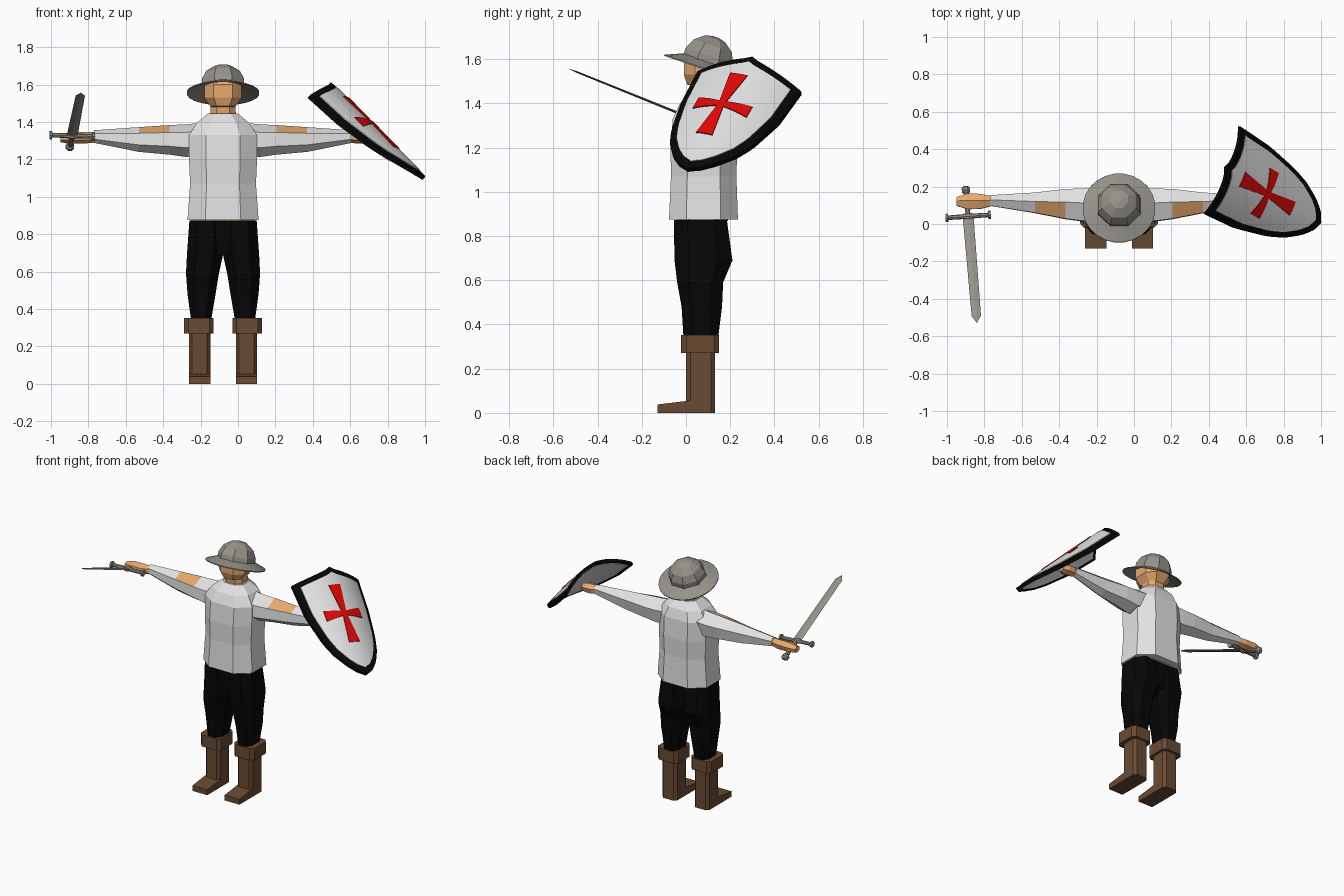
import bpy, math
from math import sin, cos, pi
from mathutils import Vector, Matrix
import bmesh

if "Cube" in bpy.data.objects:
    bpy.data.objects.remove(bpy.data.objects["Cube"])

CX = -0.08  # body centre line


def mat(name, r, g, b):
    m = bpy.data.materials.new(name)
    m.diffuse_color = (r, g, b, 1)
    m.use_nodes = True
    m.node_tree.nodes["Principled BSDF"].inputs["Base Color"].default_value = m.diffuse_color
    return m


WHITE = mat("white_cloth", .77, .77, .78)
SKIN = mat("skin", .80, .40, .16)
BLACK = mat("black", .002, .002, .002)
BROWN = mat("brown_leather", .14, .071, .034)
STEEL = mat("steel", .30, .29, .25)
RED = mat("red", .78, .002, .002)


def make(name, verts, faces, mats, smooth=False):
    me = bpy.data.meshes.new(name)
    bm = bmesh.new()
    vs = [bm.verts.new(v) for v in verts]
    for f in faces:
        bm.faces.new([vs[i] for i in f])
    bmesh.ops.remove_doubles(bm, verts=bm.verts, dist=1e-5)
    bmesh.ops.recalc_face_normals(bm, faces=bm.faces)
    bm.to_mesh(me)
    bm.free()
    for m in mats:
        me.materials.append(m)
    ob = bpy.data.objects.new(name, me)
    bpy.context.collection.objects.link(ob)
    if smooth:
        bpy.context.view_layer.objects.active = ob
        ob.select_set(True)
        bpy.ops.object.shade_smooth_by_angle(angle=math.radians(35))
        ob.select_set(False)
    return ob


def loft(name, rings, *mats):
    """Skin equal-length rings of points and cap both ends."""
    n, k = len(rings[0]), len(rings)
    verts = [p for r in rings for p in r]
    faces = [(i*n+j, i*n+(j+1) % n, (i+1)*n+(j+1) % n, (i+1)*n+j)
             for i in range(k-1) for j in range(n)]
    faces += [list(range(n)), list(range((k-1)*n, k*n))]
    return make(name, verts, faces, mats)


def octo(z, x0, x1, y0, y1, k=.5):
    """Chamfered rectangle at height z."""
    cx, cy, hx, hy = (x0+x1)/2, (y0+y1)/2, (x1-x0)/2, (y1-y0)/2
    c = [(1, -k), (1, k), (k, 1), (-k, 1), (-1, k), (-1, -k), (-k, -1), (k, -1)]
    return [Vector((cx+a*hx, cy+b*hy, z)) for a, b in c]


def turned(name, prof, n, mx, m):
    """Turn (distance, radius) pairs about the local z axis."""
    loft(name, [[mx @ Vector((r*cos(2*pi*(j+.5)/n), r*sin(2*pi*(j+.5)/n), d))
                 for j in range(n)] for d, r in prof], m)


# tunic, waist, seat of the trousers and head
loft("tunic", [octo(z, CX-h, CX+h, a, b, .5) for z, h, a, b in [
    (.875, .19, -.077, .235), (1.07, .176, -.068, .228), (1.2, .182, -.07, .232),
    (1.33, .182, -.06, .225), (1.395, .14, -.03, .205), (1.445, .08, .02, .165)]], WHITE)
loft("waist", [octo(z, CX-.17, CX+.17, -.04, .19) for z in (.868, .88)], SKIN)
loft("trouser_seat", [octo(z, CX-.1, CX+.1, a, b, .8) for z, a, b in [
    (.69, -.03, .18), (.872, -.054, .184)]], BLACK)
loft("head", [octo(z, CX-h, CX+h, a, b) for z, h, a, b in [
    (1.40, .072, .035, .16), (1.48, .066, .03, .16), (1.485, .068, .005, .165),
    (1.53, .1, -.01, .195), (1.6, .1, -.01, .195), (1.64, .08, .02, .17)]], SKIN)

# helmet, tilted up at the front
hat = Matrix.Translation((CX, .085, 1.555)) @ Matrix.Rotation(math.radians(-19), 4, 'X')
turned("helmet_brim", [(.028, .1), (-.003, .195), (.003, .195), (.035, .118)], 24, hat, STEEL)
turned("helmet_dome", [(.029, .123), (.065, .122), (.112, .098), (.145, .052), (.154, .015)],
       8, hat, STEEL)

# limbs, mirrored about the body centre
for sx, side in ((-1, "left"), (1, "right")):
    def X(d):
        return CX + sx*d

    loft(side + "_trouser_leg", [octo(z, X(i), X(o), a, b) for z, i, o, a, b in [
        (.32, .067, .168, -.01, .143), (.48, .04, .19, -.02, .163), (.59, .022, .198, -.04, .168),
        (.69, 0, .193, -.052, .21), (.872, 0, .18, -.055, .185)]], BLACK)
    loft(side + "_boot_shaft", [octo(z, X(.068), X(.182), 0, .132, .7) for z in (0, .28)], BROWN)
    foot = [(.09, 0), (-.13, 0), (-.13, .038), (.02, .056), (.09, .056)]
    loft(side + "_boot_foot", [[(X(d), y, z) for y, z in foot] for d in (.068, .182)], BROWN)
    loft(side + "_boot_cuff", [octo(z, X(.05), X(.208), -.022, .15, .72) for z in (.27, .352)], BROWN)

    def section(d, cy, cz, ry, rz):
        return [Vector((X(d), cy+ry*cos(math.radians(a)), cz+rz*sin(math.radians(a))))
                for a in (20, 82, 150, 205, 260, 315)]

    arm = loft(side + "_sleeve", [section(*r) for r in [
        (.13, .1, 1.305, .095, .09), (.2, .1, 1.3, .095, .088), (.285, .105, 1.304, .088, .08),
        (.45, .112, 1.306, .06, .067), (.69, .125, 1.322, .031, .034)]], WHITE, SKIN)
    # bare skin showing through the upper sleeve opening
    for p in arm.data.polygons:
        if .3 < abs(p.center.x-CX) < .43 and p.normal.z > .6 and p.normal.y < .1:
            p.material_index = 1
    # the shield hand is closed, so it is shorter
    reach = 1 if sx < 0 else .62
    loft(side + "_hand", [section(.67+d*reach, *r) for d, *r in [
        (0, .122, 1.32, .026, .028), (.07, .12, 1.316, .044, .032),
        (.14, .12, 1.316, .046, .032), (.198, .12, 1.312, .026, .022)]], SKIN)

# sword: local z runs from pommel to tip, local x along the guard
pommel, tip = Vector((-.9, .2, 1.262)), Vector((-.84, -.528, 1.556))
az = (tip-pommel).normalized()
ax = (Vector((1, 0, 0)) - az*az.x).normalized()
ay = az.cross(ax)
sword = Matrix.Translation(pommel) @ Matrix((ax, ay, az)).transposed().to_4x4()
L = (tip-pommel).length
loft("sword_blade", [[sword @ Vector(p) for p in ((w, 0, d), (0, h, d), (-w, 0, d), (0, -h, d))]
                     for d, w, h in ((.165, .029, .006), (L-.04, .025, .004), (L, .001, .001))], STEEL)
turned("sword_grip", [(.03, .014), (.17, .014)], 8, sword, STEEL)
turned("sword_pommel", [(0, .012), (.01, .024), (.03, .024), (.042, .012)], 8, sword, STEEL)
guard = sword @ Matrix.Translation((0, 0, .172)) @ Matrix.Rotation(pi/2, 4, 'Y')
turned("sword_guard", [(-.121, .022), (-.108, .022), (-.106, .012), (-.03, .013), (0, .02),
                       (.03, .013), (.106, .012), (.108, .022), (.121, .022)], 8, guard, STEEL)

# shield: curved surface with s across, t down and h outward
TOP = Vector((.497, .30, 1.612))
U = Vector((.36, .915, -.175)).normalized()
V = Vector((.631, -.377, -.676))
V = (V - U*V.dot(U)).normalized()
N = V.cross(U)
END = .772


def surf(s, t, h):
    return TOP + U*s + V*t + N*(h + .03*t - .093*(s/.256)**2)


WIDTHS = [(0, .256), (.069, .256), (.3, .242), (.5, .2), (.6, .163), (.69, .107), (.745, .054), (END, 0)]


def width(t):
    for (a, wa), (b, wb) in zip(WIDTHS, WIDTHS[1:]):
        if t <= b:
            return wa + (wb-wa)*(t-a)/(b-a)
    return 0


def plate(name, grid, h0, h1, m):
    """Closed plate following the shield surface over an (s, t) grid."""
    r, c = len(grid), len(grid[0])
    verts = [surf(s, t, h) for h in (h0, h1) for row in grid for s, t in row]

    def q(k, i, j):
        return k*r*c + i*c + j
    faces = []
    for i in range(r-1):
        for j in range(c-1):
            for k in (0, 1):
                faces.append((q(k, i, j), q(k, i, j+1), q(k, i+1, j+1), q(k, i+1, j)))
    rim = [(0, j) for j in range(c)] + [(i, c-1) for i in range(1, r)]
    rim += [(r-1, j) for j in range(c-2, -1, -1)] + [(i, 0) for i in range(r-2, 0, -1)]
    for a, b in zip(rim, rim[1:] + rim[:1]):
        faces.append((q(0, *a), q(0, *b), q(1, *b), q(1, *a)))
    return make(name, verts, faces, [m], True)


def outline(ks, kt):
    grid = []
    for i in range(19):
        row = []
        for j in range(17):
            f = j/8 - 1
            t0 = .069*abs(f)**.65
            t = t0 + (END-1e-4-t0)*(1-(1-i/18)**1.5)
            row.append((f*max(width(t), .002)*ks, .34+(t-.34)*kt))
        grid.append(row)
    return grid


plate("shield_rim", outline(1, 1), -.022, 0, BLACK)
plate("shield_face", outline(.86, .89), -.002, .004, WHITE)
plate("shield_back", outline(.9, .92), -.026, -.02, WHITE)

# flared cross on the shield
C0, T0 = -.012, .335
for name, ds, dt, ln, w in (("top", 0, -1, .205, .043), ("bottom", 0, 1, .205, .04),
                            ("front", -1, 0, .132, .036), ("rear", 1, 0, .135, .036)):
    arm = []
    for i in range(9):
        d, hw = ln*i/8, .014 + (w-.014)*i/8
        arm.append([(C0+ds*d+dt*hw*e, T0+dt*d+ds*hw*e) for e in (-1, -.33, .33, 1)])
    plate("cross_arm_" + name, arm, .002, .009, RED)
